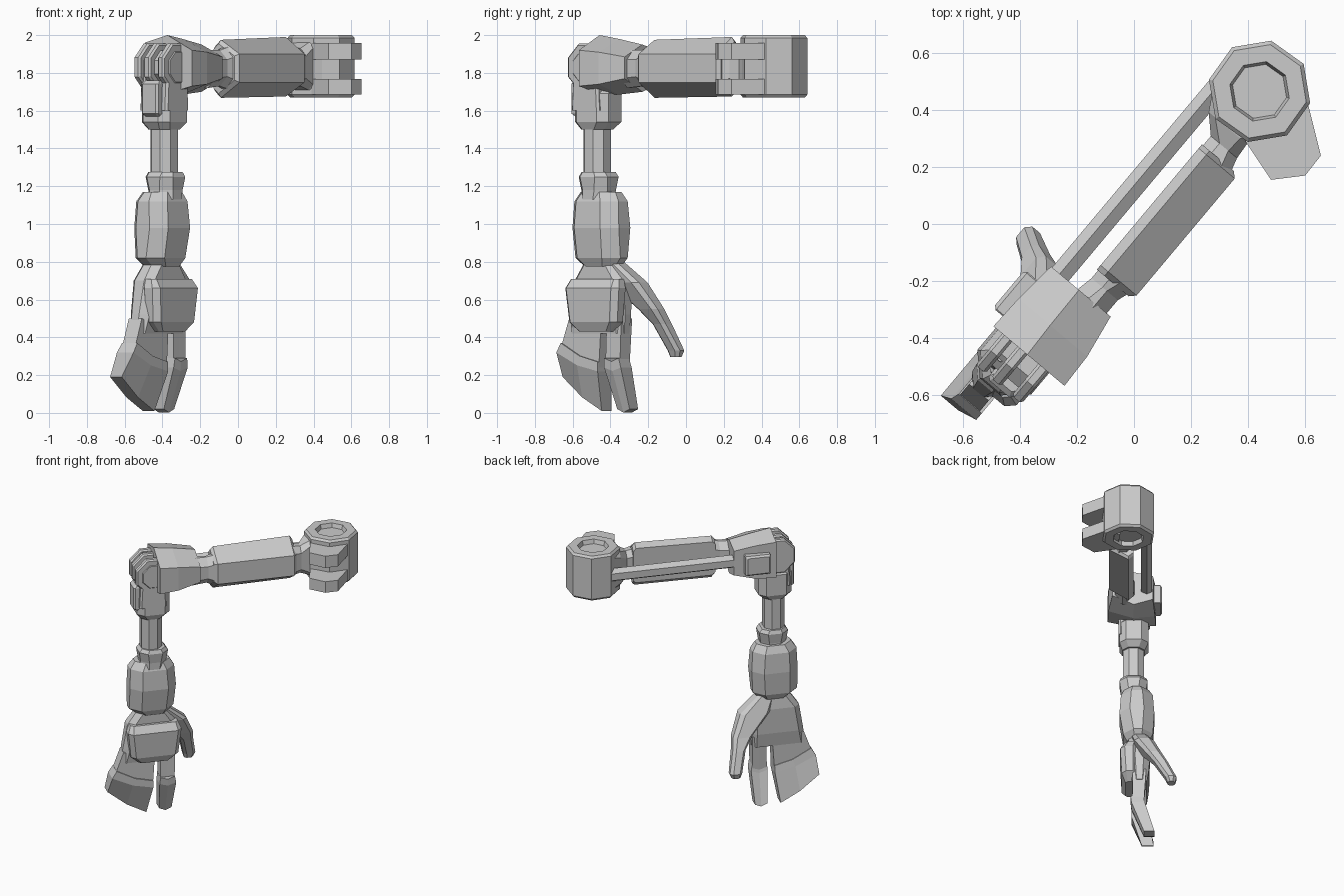
import bpy, bmesh
from math import sin, cos, radians
from mathutils import Vector

# Local frame: u runs from shoulder to elbow, v points outward, z is up
O = Vector((0.44, 0.465, 0))
U = Vector((-0.643, -0.766, 0))
V = Vector((0.766, -0.643, 0))


def local(x, y):
    p = Vector((x, y, 0)) - O
    return p.dot(U), p.dot(V)


def loft(name, rings):
    """Skin a stack of (u, v, z) rings and cap both ends."""
    bm = bmesh.new()
    rows = [[bm.verts.new(O + U * u + V * v + Vector((0, 0, z))) for u, v, z in r] for r in rings]
    n = len(rows[0])
    for a, b in zip(rows, rows[1:]):
        for i in range(n):
            j = (i + 1) % n
            bm.faces.new((a[i], a[j], b[j], b[i]))
    bm.faces.new(rows[0])
    bm.faces.new(rows[-1])
    bmesh.ops.recalc_face_normals(bm, faces=bm.faces)
    me = bpy.data.meshes.new(name)
    bm.to_mesh(me)
    bm.free()
    ob = bpy.data.objects.new(name, me)
    bpy.context.collection.objects.link(ob)
    return ob


def chamf(a0, a1, b0, b1, c):
    """Rectangle outline with cut corners."""
    return [(a0 + c, b0), (a1 - c, b0), (a1, b0 + c), (a1, b1 - c),
            (a1 - c, b1), (a0 + c, b1), (a0, b1 - c), (a0, b0 + c)]


def column(name, levels):
    """Stack of chamfered rectangles along z: (z, u0, u1, v0, v1, chamfer)."""
    return loft(name, [[(u, v, z) for u, v in chamf(*r)] for z, *r in levels])


def along(name, stations):
    """Stack of (v, z) outlines along u."""
    return loft(name, [[(u, v, z) for v, z in pts] for u, pts in stations])


def disc(name, u, z, r, v0, v1, bevel=0.01):
    """Octagonal disc whose axis runs along v."""
    def ring(v, rr):
        return [(u + rr * cos(radians(22.5 + 45 * k)), v, z + rr * sin(radians(22.5 + 45 * k)))
                for k in range(8)]
    return loft(name, [ring(v0, r - bevel), ring(v0 + bevel, r), ring(v1 - bevel, r), ring(v1, r - bevel)])


# Shoulder drum with recessed caps
drum = [(.097, 1.70), (.107, 1.67), (.168, 1.67), (.182, 1.685),
        (.182, 1.985), (.168, 2.0), (.107, 2.0), (.097, 1.97)]
loft("shoulder_drum", [[(r * cos(radians(27 + 45 * k)), r * sin(radians(27 + 45 * k)), z)
                        for k in range(8)] for r, z in drum])

# Two shoulder lugs
lug = [local(*p) for p in ((.39, .29), (.48, .155), (.60, .17), (.655, .24), (.61, .42), (.5, .45))]
for i, (z0, z1) in enumerate(((1.685, 1.767), (1.87, 1.957))):
    loft(f"shoulder_lug_{i}", [[(u, v, z) for u, v in lug] for z in (z0, z1)])

# Upper arm: neck, armour shell, neck to the elbow
along("shoulder_neck", [(.10, chamf(-.13, .13, 1.69, 1.98, .03)),
                        (.17, chamf(-.09, .085, 1.71, 1.96, .03)),
                        (.23, chamf(-.03, .09, 1.73, 1.93, .04)),
                        (.30, chamf(-.03, .11, 1.72, 1.94, .04))])


def shell(top, bot, s=1.0):
    return [(-.035, top - .03), (0, top), (.13 * s, 1.83 + .07 * s), (.13 * s, 1.83 - .08 * s),
            (0, bot), (-.035, bot + .03)]


along("upper_arm_shell", [(.272, shell(1.965, 1.69, .85)), (.29, shell(1.99, 1.675)),
                          (.825, shell(1.975, 1.668)), (.845, shell(1.955, 1.69, .85))])
along("elbow_neck", [(.82, chamf(-.03, .11, 1.71, 1.94, .05)),
                     (.88, chamf(-.03, .09, 1.73, 1.92, .05)),
                     (.98, chamf(-.05, .09, 1.72, 1.92, .05))])

# Brace rod behind the upper arm
along("brace_rod", [(u, [(-.16, 1.80), (-.16, 1.85), (-.125, 1.875), (-.085, 1.85),
                         (-.085, 1.80), (-.125, 1.78)]) for u in (.07, .96)])


# Elbow housing and side panel
along("elbow_housing", [
    (.94, [(-.165, 1.74), (-.165, 1.92), (-.037, 1.95), (.108, 1.885), (.108, 1.77), (-.037, 1.70)]),
    (1.10, [(-.18, 1.70), (-.18, 1.95), (-.035, 1.98), (.135, 1.91), (.135, 1.74), (-.035, 1.685)]),
    (1.23, [(-.185, 1.70), (-.185, 1.96), (-.03, 2.0), (.14, 1.92), (.14, 1.73), (-.03, 1.69)])])
loft("elbow_side_panel", [[(u, v, z) for u, z in chamf(1.02 - g, 1.17 + g, 1.76 - g, 1.88 + g, .005)]
                          for v, g in ((-.16, .012), (-.215, .012), (-.228, 0))])

# Elbow hinge: pin, three straps, fork arms and front plate
disc("elbow_pin", 1.25, 1.83, .095, -.14, .07)
for i, v in enumerate((-.145, -.075, .02)):
    disc(f"elbow_strap_{i}", 1.25, 1.83, .135, v, v + .045)
for i, v in enumerate((-.125, .015)):
    column(f"elbow_fork_{i}", [(1.60, 1.16, 1.35, v, v + .05, .012),
                               (1.80, 1.17, 1.34, v, v + .05, .012),
                               (1.90, 1.20, 1.31, v, v + .05, .012)])
column("elbow_plate", [(1.57, 1.32, 1.365, -.075, .02, .01), (1.585, 1.32, 1.385, -.085, .03, .012),
                       (1.74, 1.32, 1.385, -.085, .03, .012), (1.76, 1.32, 1.365, -.075, .02, .01)])
column("elbow_block", [(1.50, 1.17, 1.33, -.11, .04, .04), (1.54, 1.13, 1.36, -.135, .06, .045),
                       (1.69, 1.13, 1.36, -.135, .06, .045), (1.72, 1.16, 1.34, -.11, .04, .04)])

# Forearm: shaft, collar, armour
column("forearm_shaft", [(z, 1.18, 1.32, -.105, .035, .04) for z in (1.15, 1.53)])
column("forearm_collar", [(1.13, 1.16, 1.33, -.12, .05, .05), (1.18, 1.15, 1.33, -.12, .05, .05),
                          (1.25, 1.14, 1.34, -.13, .06, .05), (1.275, 1.16, 1.32, -.12, .05, .04)])
column("forearm_armour", [(.775, 1.13, 1.34, -.14, .01, .05), (.82, 1.09, 1.40, -.165, .035, .07),
                          (.98, 1.08, 1.40, -.175, .06, .07), (1.12, 1.09, 1.395, -.165, .05, .07),
                          (1.17, 1.12, 1.36, -.14, .03, .06)])

# Hand: palm, back plate, thumb
column("palm", [(.86, 1.17, 1.32, -.12, .01, .04), (.80, 1.14, 1.34, -.13, .0, .04),
                (.70, 1.07, 1.41, -.145, .0, .04), (.52, 1.07, 1.44, -.14, -.01, .04),
                (.42, 1.08, 1.45, -.125, -.025, .03)])
column("hand_plate", [(.43, 1.13, 1.34, -.05, .02, .015), (.48, 1.07, 1.40, -.06, .045, .03),
                      (.66, 1.05, 1.42, -.06, .055, .03), (.71, 1.07, 1.40, -.06, .02, .02)])
column("thumb", [(.82, 1.15, 1.25, -.12, -.02, .02), (.69, .99, 1.2, -.17, -.04, .03),
                 (.55, .925, 1.06, -.225, -.12, .025), (.47, .91, 1.0, -.265, -.175, .02),
                 (.33, .875, .96, -.325, -.25, .02), (.295, .89, .95, -.315, -.265, .015)])


def slanted(name, levels):
    """Finger block: each level is (u0, z0, u1, z1, v0, v1), its lower edge cut slanting."""
    rings = []
    for u0, z0, u1, z1, v0, v1 in levels:
        um, zm = (u0 + u1) / 2, (z0 + z1) / 2 - .018
        rings.append([(u0, v0, z0), (um, v0, zm), (u1, v0, z1), (u1, v1, z1), (um, v1, zm), (u0, v1, z0)])
    return loft(name, rings)


# Grouped fingers and separate index finger
slanted("fingers_upper", [(1.22, .47, 1.44, .50, -.12, -.03), (1.235, .24, 1.495, .35, -.12, -.03)])
slanted("fingers_lower", [(1.235, .27, 1.49, .37, -.125, -.02), (1.235, .22, 1.52, .32, -.135, -.02),
                          (1.265, .01, 1.535, .19, -.17, -.09)])
slanted("index_upper", [(1.08, .50, 1.18, .50, -.12, -.03), (1.085, .25, 1.185, .25, -.105, -.025)])
slanted("index_lower", [(1.085, .29, 1.185, .29, -.10, -.015), (1.075, .24, 1.19, .24, -.11, -.02),
                        (1.085, .02, 1.17, .02, -.175, -.105)])
